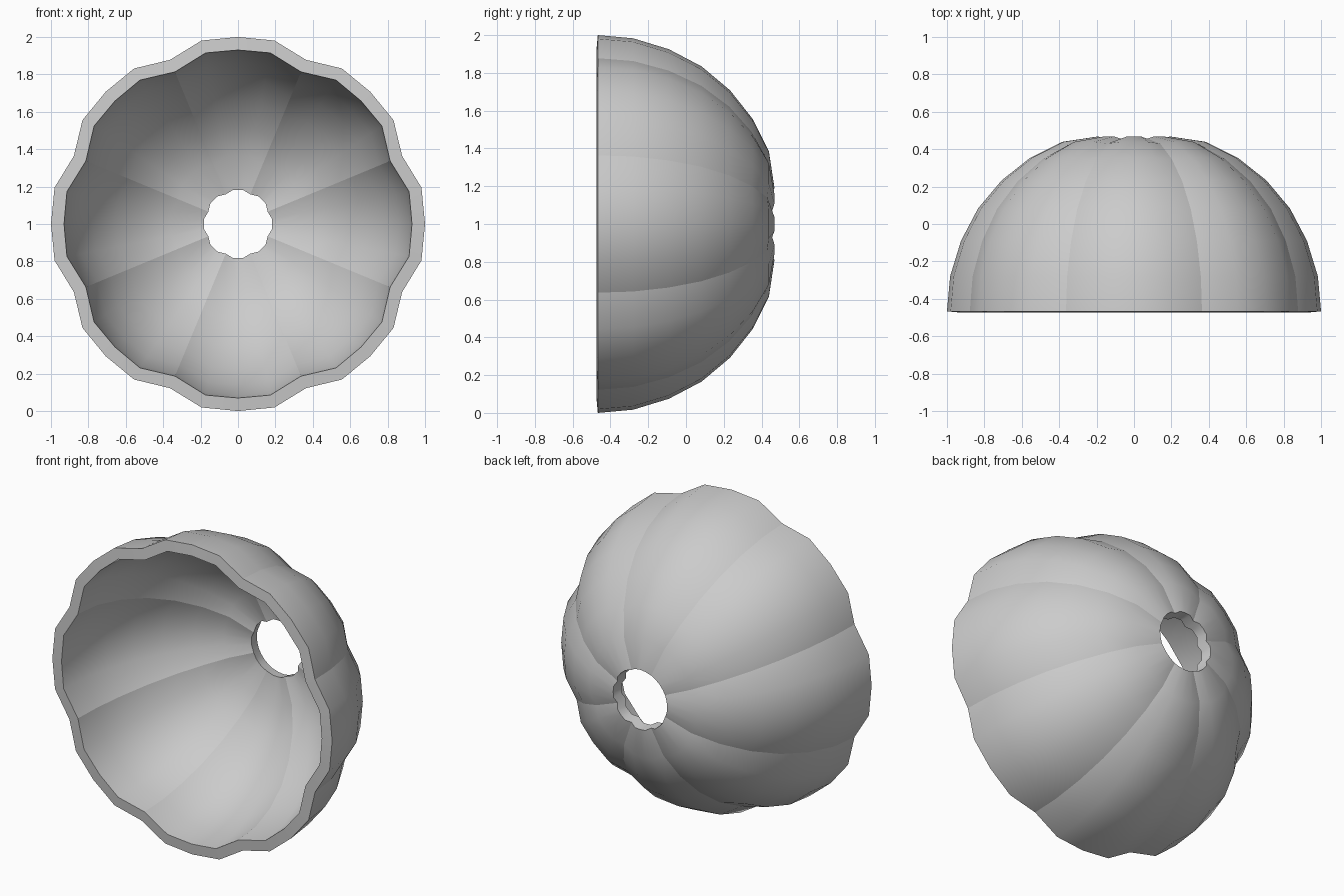
import bpy
import bmesh
from math import sin, cos, pi, radians

cube = bpy.data.objects.get("Cube")
if cube:
    bpy.data.objects.remove(cube, do_unlink=True)

LOBES = 8
STEPS = 4                      # segments per lobe
SEGMENTS = LOBES * STEPS
VALLEY = 0.95                  # valley radius relative to the lobe crest

# Half-dome profile from the open front rim to the back hole: (radius, y)
profile = [(1.0, -0.467), (0.983, -0.279), (0.925, -0.09), (0.834, 0.083),
           (0.708, 0.233), (0.555, 0.354), (0.385, 0.439), (0.193, 0.468)]

# Lobed outer skin, one ring of vertices per profile point
bm = bmesh.new()
rings = []
for level, (radius, y) in enumerate(profile):
    ring = []
    for i in range(SEGMENTS):
        angle = 2 * pi * i / SEGMENTS
        in_valley = i % STEPS == STEPS // 2
        r = radius * (VALLEY if in_valley else 1.0)
        dent = 0.012 * (level / (len(profile) - 1)) ** 2 if in_valley else 0
        ring.append(bm.verts.new((r * sin(angle), y - dent, 1 + r * cos(angle))))
    rings.append(ring)

for a, b in zip(rings, rings[1:]):
    for i in range(SEGMENTS):
        j = (i + 1) % SEGMENTS
        bm.faces.new((a[i], a[j], b[j], b[i]))
    # Crisp crease along each valley
    for i in range(STEPS // 2, SEGMENTS, STEPS):
        bm.edges.get((a[i], b[i])).smooth = False

bmesh.ops.recalc_face_normals(bm, faces=bm.faces)
if sum(f.normal.dot(f.calc_center_median() - rings[0][0].co.lerp(
        rings[0][SEGMENTS // 2].co, 0.5)) for f in bm.faces) < 0:
    bmesh.ops.reverse_faces(bm, faces=bm.faces)

mesh = bpy.data.meshes.new("lobed_shell")
bm.to_mesh(mesh)
bm.free()
shell = bpy.data.objects.new("lobed_shell", mesh)
bpy.context.collection.objects.link(shell)

# Single plain grey
grey = bpy.data.materials.new("light grey")
grey.use_nodes = True
color = (0.6, 0.6, 0.6, 1)
grey.diffuse_color = color
grey.node_tree.nodes["Principled BSDF"].inputs["Base Color"].default_value = color
mesh.materials.append(grey)

# Wall thickness, inward
bpy.ops.object.select_all(action="DESELECT")
shell.select_set(True)
bpy.context.view_layer.objects.active = shell
wall = shell.modifiers.new("wall", "SOLIDIFY")
wall.thickness = 0.07
wall.offset = -1
bpy.ops.object.modifier_apply(modifier=wall.name)
bpy.ops.object.shade_smooth_by_angle(angle=radians(45), keep_sharp_edges=True)
